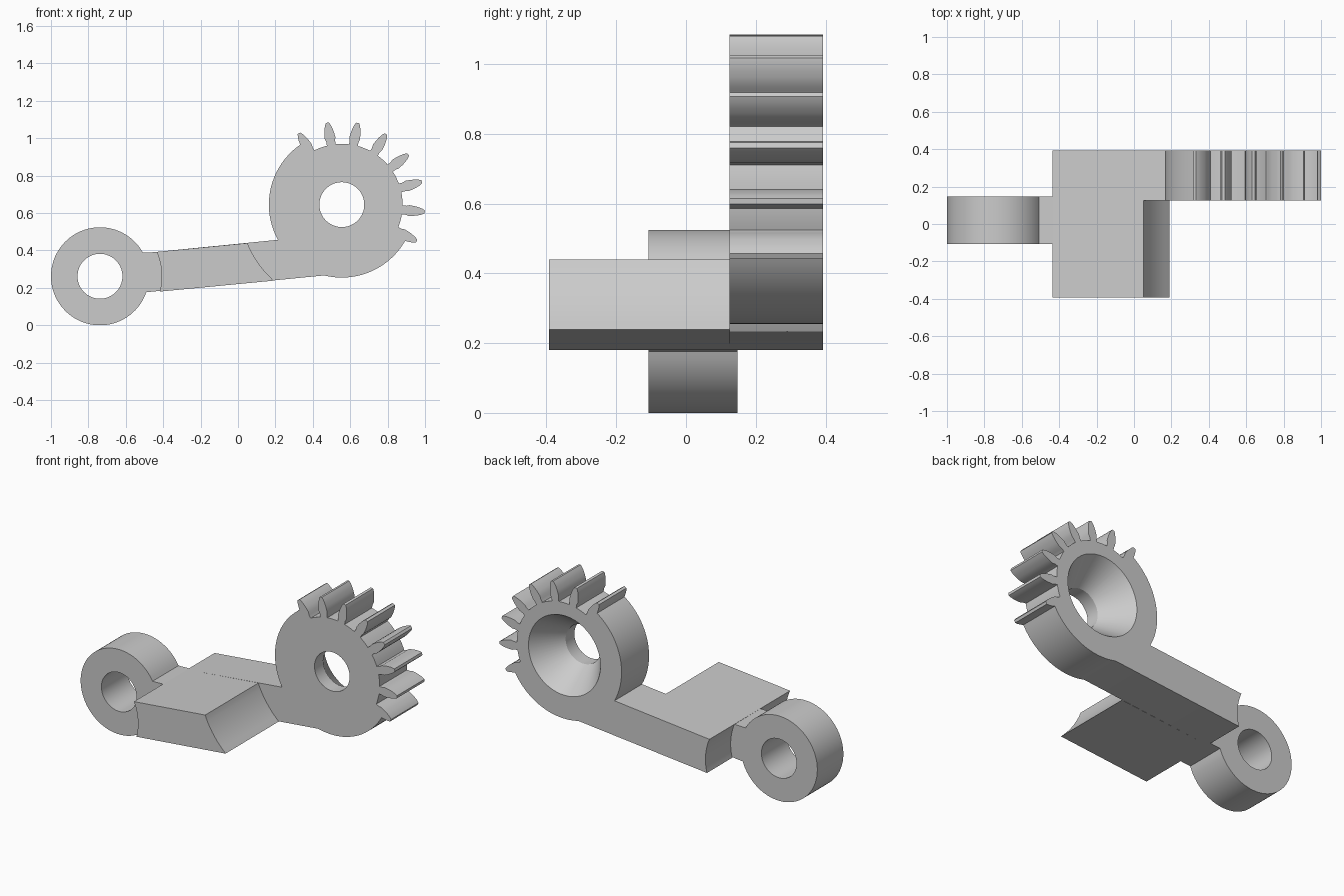
import bpy, bmesh
from math import sin, cos, radians, degrees, atan2, sqrt

if "Cube" in bpy.data.objects:
    bpy.data.objects.remove(bpy.data.objects["Cube"])

grey = bpy.data.materials.new("light_grey")
grey.use_nodes = True
COLOUR = (0.6, 0.6, 0.6, 1)
grey.diffuse_color = COLOUR
grey.node_tree.nodes["Principled BSDF"].inputs["Base Color"].default_value = COLOUR

RING = (-0.738, 0.262)      # pivot ring centre (x, z)
GEAR = (0.555, 0.645)       # gear centre
RING_R, DISC_R, ROOT_R, BORE_R = 0.262, 0.39, 0.325, 0.12
HALF, STEP_Y = 0.393, 0.125


def arc(centre, r, a0, a1, n):
    """Points on an arc, angles in degrees."""
    angles = [radians(a0 + (a1 - a0) * i / n) for i in range(n + 1)]
    return [(centre[0] + r * cos(a), centre[1] + r * sin(a)) for a in angles]


def add_object(name, bm):
    bmesh.ops.recalc_face_normals(bm, faces=bm.faces)
    mesh = bpy.data.meshes.new(name)
    bm.to_mesh(mesh)
    bm.free()
    mesh.materials.append(grey)
    ob = bpy.data.objects.new(name, mesh)
    bpy.context.collection.objects.link(ob)
    return ob


def extrude(name, outline, y0, y1):
    """Solid from an x-z outline, running from y0 to y1."""
    bm = bmesh.new()
    face = bm.faces.new([bm.verts.new((x, y0, z)) for x, z in outline])
    out = bmesh.ops.extrude_face_region(bm, geom=[face])
    moved = [v for v in out["geom"] if isinstance(v, bmesh.types.BMVert)]
    bmesh.ops.translate(bm, vec=(0, y1 - y0, 0), verts=moved)
    return add_object(name, bm)


def lathe(name, centre, profile, n=64):
    """Closed solid of revolution along y from (radius, y) pairs."""
    bm = bmesh.new()
    rings = [[bm.verts.new((x, y, z)) for x, z in arc(centre, r, 0, 360, n)[:-1]]
             for r, y in profile]
    for a, b in zip(rings, rings[1:]):
        for i in range(n):
            j = (i + 1) % n
            bm.faces.new((a[i], a[j], b[j], b[i]))
    bm.faces.new(rings[0])
    bm.faces.new(rings[-1])
    return add_object(name, bm)


def combine(ob, other, operation):
    """Apply a boolean and drop the second object."""
    mod = ob.modifiers.new(operation, 'BOOLEAN')
    mod.operation, mod.solver, mod.object = operation, 'EXACT', other
    bpy.ops.object.select_all(action='DESELECT')
    bpy.context.view_layer.objects.active = ob
    ob.select_set(True)
    bpy.ops.object.modifier_apply(modifier=mod.name)
    bpy.data.objects.remove(other)


def finish(ob):
    """Merge coplanar faces and smooth the round ones."""
    bm = bmesh.new()
    bm.from_mesh(ob.data)
    bmesh.ops.remove_doubles(bm, verts=bm.verts, dist=0.0002)
    bmesh.ops.dissolve_limit(bm, angle_limit=radians(0.5), verts=bm.verts, edges=bm.edges)
    bm.to_mesh(ob.data)
    bm.free()
    bpy.ops.object.select_all(action='DESELECT')
    bpy.context.view_layer.objects.active = ob
    ob.select_set(True)
    bpy.ops.object.shade_smooth_by_angle(angle=radians(30))


def arm_top(x):
    return 0.392 + 0.097 * (x + 0.44)


def arm_bottom(x):
    return 0.18 + 0.096 * (x + 0.42)


def gear_angle(x, z):
    return degrees(atan2(z - GEAR[1], x - GEAR[0])) % 360


# Gear teeth: half profile (radius, half width), mirrored about each tooth axis
FLANK = [(ROOT_R, 0.024), (0.345, 0.024), (0.362, 0.029), (DISC_R, 0.026),
         (0.41, 0.022), (0.43, 0.016), (0.445, 0.008)]
TEETH = 8
teeth = []
for k in range(TEETH):
    axis = -26 + 21 * k
    rising = [(r, -w) for r, w in FLANK if k > 0 or r >= DISC_R]
    falling = [(r, w) for r, w in reversed(FLANK) if k < TEETH - 1 or r >= DISC_R]
    for r, w in rising + falling:
        a = radians(axis) + atan2(w, r)
        teeth.append((GEAR[0] + r * cos(a), GEAR[1] + r * sin(a)))
    if k < TEETH - 1:
        teeth += arc(GEAR, ROOT_R, axis + 7, axis + 14, 2)

# Rear arm and gear in one outline
clearance = arc(RING, 0.33, 23.5, -14.5, 14)
clearance[0] = (clearance[0][0], arm_top(clearance[0][0]))
clearance[-1] = (clearance[-1][0], arm_bottom(clearance[-1][0]))
disc_low = arc(GEAR, DISC_R, gear_angle(0.461, 0.267), 330, 24)[:-1]
disc_high = arc(GEAR, DISC_R, 126, gear_angle(0.21, arm_top(0.21)), 30)
arm = extrude("gear_arm", clearance + disc_low + teeth + disc_high, STEP_Y, HALF)

# Front block, hollowed to clear a gear of the same size
hollow = arc(GEAR, 0.545, 228, 202.5, 14)
hollow[0] = (hollow[0][0], arm_bottom(hollow[0][0]))
hollow[-1] = (hollow[-1][0], arm_top(hollow[-1][0]))
block = extrude("front_block", clearance + hollow, -HALF, STEP_Y)
combine(arm, block, 'UNION')

# Countersunk gear bore, open to the back
bore = lathe("bore_cutter", GEAR, [(BORE_R, 0), (BORE_R, 0.21), (0.287, 0.453)])
combine(arm, bore, 'DIFFERENCE')
finish(arm)

# Pivot ring with its neck
neck = [(-0.4, 0.186), (-0.4, 0.392)]
ring = extrude("pivot_ring", arc(RING, RING_R, 29, 341, 64) + neck, -0.107, 0.147)
pin_hole = lathe("hole_cutter", RING, [(BORE_R, -0.3), (BORE_R, 0.3)])
combine(ring, pin_hole, 'DIFFERENCE')
finish(ring)
